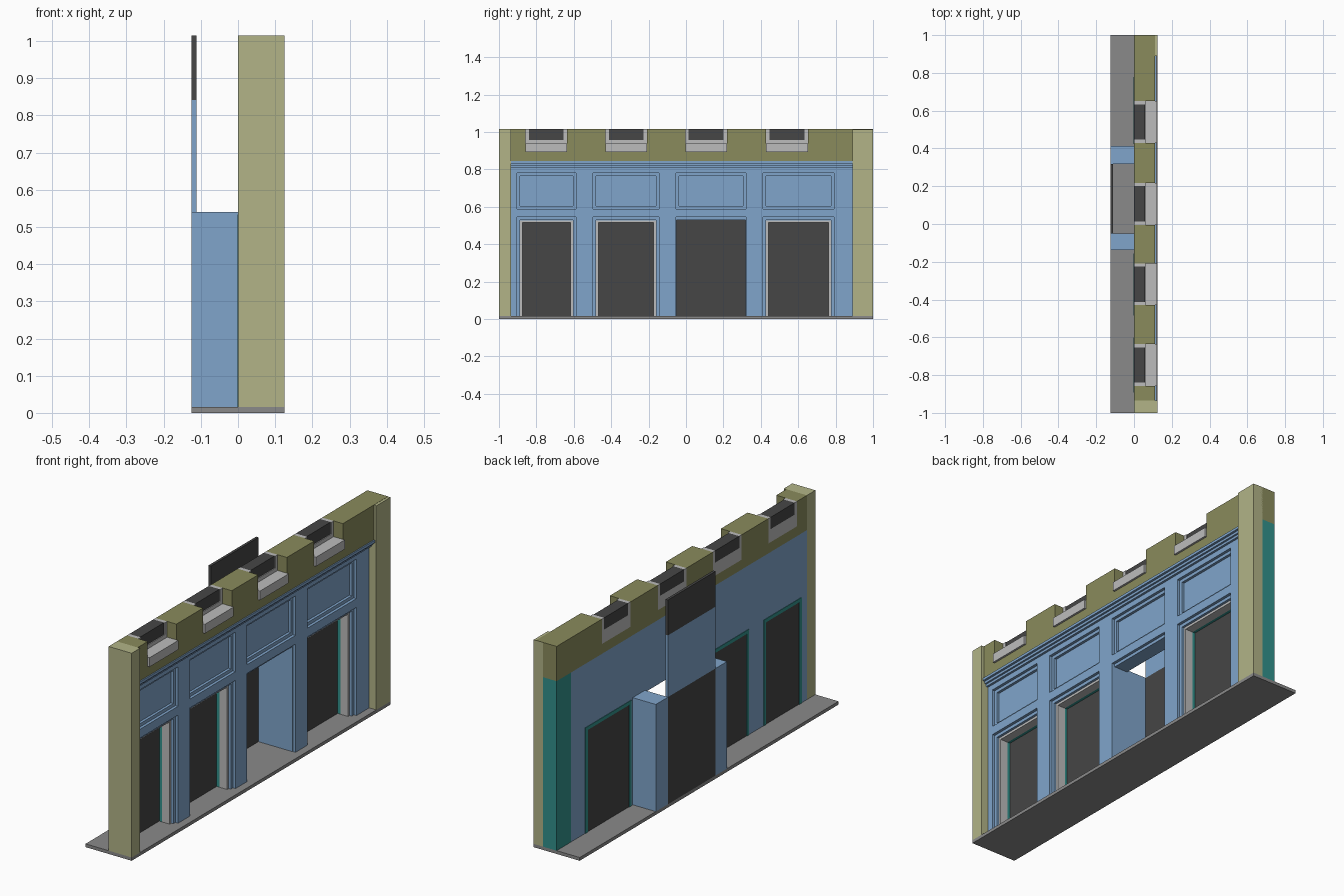
import bpy, bmesh

if "Cube" in bpy.data.objects:
    bpy.data.objects.remove(bpy.data.objects["Cube"])

def mat(name, r, g, b):
    lin = lambda c: ((c / 255 + 0.055) / 1.055) ** 2.4
    m = bpy.data.materials.new(name)
    m.diffuse_color = (lin(r), lin(g), lin(b), 1)
    m.use_nodes = True
    m.node_tree.nodes["Principled BSDF"].inputs["Base Color"].default_value = m.diffuse_color
    return m

BLUE = mat("blue_paint", 128, 165, 203)
LIGHT = mat("light_olive_stone", 178, 180, 135)
OLIVE = mat("dark_olive_wall", 138, 139, 92)
GLASS = mat("dark_glass", 70, 70, 70)
TRIM = mat("pale_grey_trim", 188, 188, 188)
PAVE = mat("paving_grey", 138, 138, 138)
TEAL = mat("teal_lining", 50, 145, 140)

def plate(name, m, x0, x1, y0, y1, z0, z1, holes=()):
    """Slab from x0 to x1 with rectangular holes (ya, yb, za, zb), as one closed mesh."""
    ys = sorted({y0, y1} | {min(max(v, y0), y1) for h in holes for v in h[:2]})
    zs = sorted({z0, z1} | {min(max(v, z0), z1) for h in holes for v in h[2:]})
    bm, cache = bmesh.new(), {}

    def v(*p):
        if p not in cache:
            cache[p] = bm.verts.new(p)
        return cache[p]

    def solid(i, j):
        if not (0 <= i < len(ys) - 1 and 0 <= j < len(zs) - 1):
            return False
        y, z = (ys[i] + ys[i + 1]) / 2, (zs[j] + zs[j + 1]) / 2
        return not any(a < y < b and c < z < d for a, b, c, d in holes)

    for i in range(len(ys) - 1):
        for j in range(len(zs) - 1):
            if not solid(i, j):
                continue
            a, b, c, d = ys[i], ys[i + 1], zs[j], zs[j + 1]
            bm.faces.new([v(x1, a, c), v(x1, b, c), v(x1, b, d), v(x1, a, d)])
            bm.faces.new([v(x0, a, c), v(x0, a, d), v(x0, b, d), v(x0, b, c)])
            for di, dj, p, q in ((-1, 0, (a, d), (a, c)), (1, 0, (b, c), (b, d)),
                                 (0, -1, (a, c), (b, c)), (0, 1, (b, d), (a, d))):
                if not solid(i + di, j + dj):
                    bm.faces.new([v(x0, *p), v(x0, *q), v(x1, *q), v(x1, *p)])
    bmesh.ops.dissolve_limit(bm, angle_limit=0.01, verts=bm.verts, edges=bm.edges)
    bmesh.ops.recalc_face_normals(bm, faces=bm.faces)
    me = bpy.data.meshes.new(name)
    bm.to_mesh(me)
    bm.free()
    me.materials.append(m)
    ob = bpy.data.objects.new(name, me)
    bpy.context.collection.objects.link(ob)
    return ob

def inset(r, d, bottom=0.0):
    return (r[0] + d, r[1] - d, r[2] + bottom, r[3] - d)

F = 0.016                                   # paving top
Y0, Y1 = -0.935, 0.89                       # shopfront ends
BAND = 0.845                                # foot of the upper wall
TOP = 1.015
bays = [(-0.904, -0.588), (-0.497, -0.144), (-0.053, 0.32), (0.412, 0.791)]
shop = [(a, b, F, 0.545) for a, b in bays]
door = (-0.05, 0.318, F, 0.53)
windows = [shop[0], shop[1], shop[3]]
panels = [(a, b, 0.588, 0.781) for a, b in bays]

# Paving slab and end pillars
plate("paving", PAVE, -0.125, 0.125, -1, 1, 0, F)
plate("pillar_near", LIGHT, 0, 0.125, -1, Y0, F, TOP)
plate("pillar_far", LIGHT, 0.073, 0.125, Y1, 1, F, TOP - 0.001)
plate("pillar_far_lining", TEAL, 0, 0.073, Y1, 1, F, BAND)

# Shopfront wall in three stepped layers
plate("shopfront_back", BLUE, 0, 0.06, Y0, Y1, F, BAND,
      [inset(w, 0.018) for w in windows] + [door])
plate("shopfront_step", BLUE, 0.06, 0.073, Y0, Y1, F, BAND,
      [inset(w, 0.016) for w in windows] + [door] +
      [inset(p, 0.016, 0.016) for p in panels])
plate("shopfront_face", BLUE, 0.073, 0.087, Y0, Y1, F, BAND, shop + panels)

# Stepped cornice
for k, (x, a, b) in enumerate([(0.098, 0.808, 0.82), (0.107, 0.82, 0.832), (0.118, 0.832, BAND)]):
    plate(f"cornice_{k}", BLUE, 0.087, x, Y0, Y1, a, b)

# Shop windows: teal lining, grey frame, glass
for k, w in enumerate(windows):
    g = inset(w, 0.029)
    plate(f"window_lining_{k}", TEAL, -0.002, 0.02, w[0] + 0.012, w[1] - 0.012, F, w[3] - 0.012, [g])
    plate(f"window_frame_{k}", TRIM, 0.02, 0.062, w[0] + 0.017, w[1] - 0.017, F, w[3] - 0.017, [g])
    plate(f"window_glass_{k}", GLASS, 0.001, 0.006, *g)

# Recessed entrance: side walls and the tall back plate
plate("entrance_side_near", BLUE, -0.125, 0, -0.138, door[0], F, 0.54)
plate("entrance_side_far", BLUE, -0.125, 0, door[1], 0.412, F, 0.54)
plate("entrance_door", GLASS, -0.125, -0.112, door[0], door[1], F, 0.54)
plate("entrance_panel", BLUE, -0.125, -0.112, door[0], door[1], 0.54, 0.842)
plate("entrance_upper_glass", GLASS, -0.125, -0.112, door[0], door[1], 0.842, TOP)

# Upper wall with notches for the upper windows
notches = [(a, a + 0.222, 0.893, TOP) for a in (-0.858, -0.43, -0.004, 0.429)]
plate("upper_wall", OLIVE, 0, 0.112, Y0, Y1, BAND, TOP, notches)
plate("upper_wall_end", OLIVE, 0, 0.112, Y1, 1, BAND, TOP)

# Upper windows: frame, glass and projecting sill
for k, (a, b, c, d) in enumerate(notches):
    g = (a + 0.018, b - 0.018, 0.957, TOP)
    plate(f"upper_frame_{k}", TRIM, 0, 0.062, a, b, c, TOP, [g])
    plate(f"upper_glass_{k}", GLASS, 0, 0.058, *g)
    plate(f"upper_sill_{k}", TRIM, 0.062, 0.122, a, b, c, 0.938)
